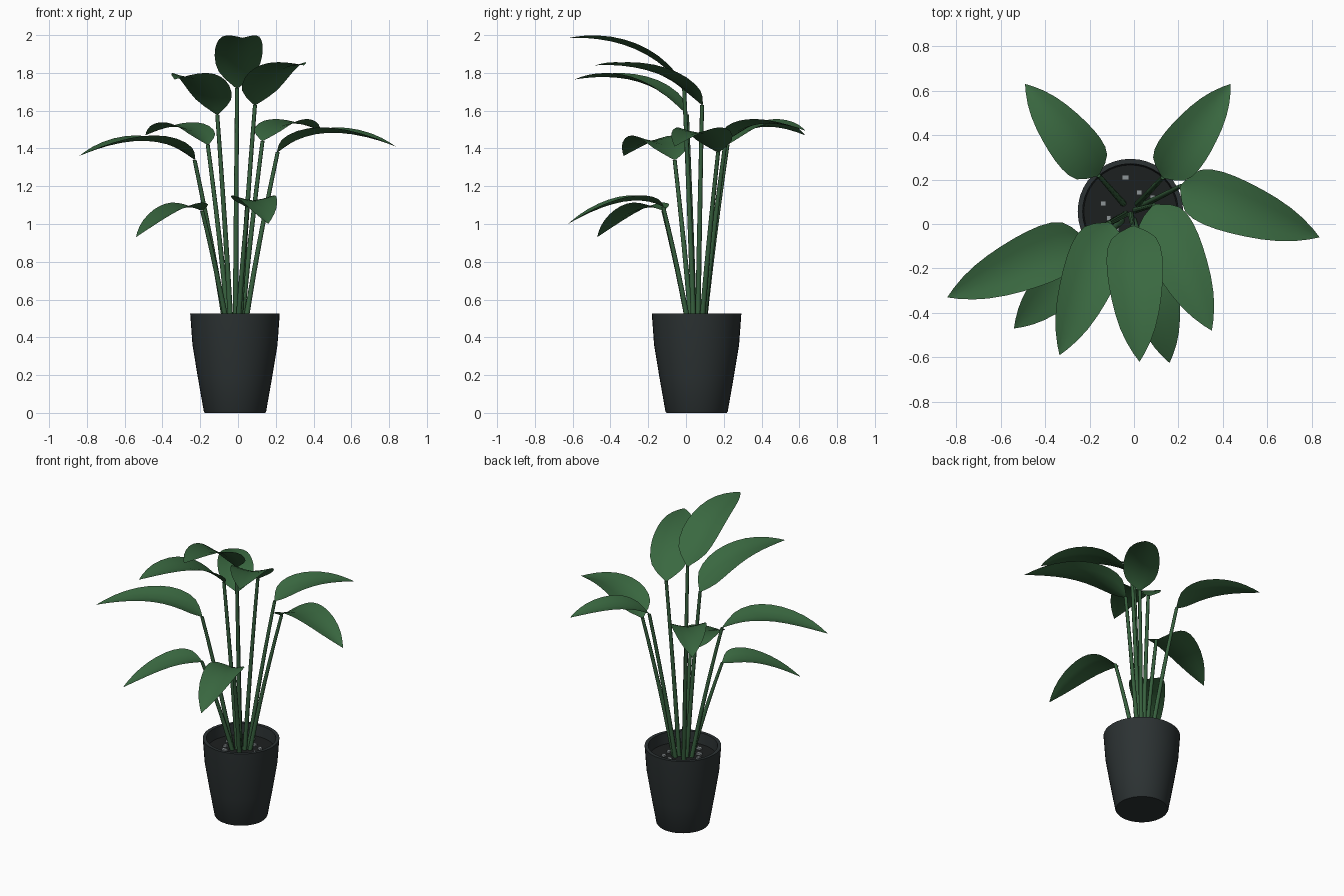
import bpy, bmesh, math, random
from mathutils import Vector

cube = bpy.data.objects.get("Cube")
if cube:
    bpy.data.objects.remove(cube, do_unlink=True)


def material(name, rgb):
    m = bpy.data.materials.new(name)
    m.use_nodes = True
    m.diffuse_color = (*rgb, 1)
    bsdf = next(n for n in m.node_tree.nodes if n.type == 'BSDF_PRINCIPLED')
    bsdf.inputs["Base Color"].default_value = (*rgb, 1)
    bsdf.inputs["Roughness"].default_value = 0.7
    return m


GREEN = material("leaf green", (0.042, 0.14, 0.052))
STEM = material("stem green", (0.038, 0.118, 0.048))
POT = material("charcoal pot", (0.025, 0.032, 0.033))
SOIL = material("dark soil", (0.012, 0.014, 0.014))
STONE = material("grey pebble", (0.27, 0.3, 0.31))
CENTRE = Vector((-0.016, 0.056, 0))


def finish(name, bm, mat, angle=40):
    bmesh.ops.remove_doubles(bm, verts=bm.verts, dist=0.0005)
    me = bpy.data.meshes.new(name)
    bm.to_mesh(me)
    bm.free()
    ob = bpy.data.objects.new(name, me)
    bpy.context.collection.objects.link(ob)
    me.materials.append(mat)
    bpy.ops.object.select_all(action='DESELECT')
    ob.select_set(True)
    bpy.context.view_layer.objects.active = ob
    bpy.ops.object.shade_smooth_by_angle(angle=math.radians(angle))
    return ob


def skin(bm, rows, closed=False):
    """Join rows of points into a surface."""
    vs = [[bm.verts.new(p) for p in r] for r in rows]
    n = len(rows[0])
    for a, b in zip(vs, vs[1:]):
        for j in range(n if closed else n - 1):
            k = (j + 1) % n
            bm.faces.new((a[j], a[k], b[k], b[j]))
    return vs


def ring(c, r, n):
    return [c + Vector((r * math.cos(math.tau * i / n), r * math.sin(math.tau * i / n), 0))
            for i in range(n)]


def bezier(a, b, c, t):
    return a * (1 - t) ** 2 + b * 2 * t * (1 - t) + c * t * t


# Pot: turned wall with an open top and closed floor
bm = bmesh.new()
wall = [(0.16, 0), (0.165, 0.008), (0.197, 0.19), (0.225, 0.36), (0.237, 0.525),
        (0.215, 0.525), (0.208, 0.43)]
rows = skin(bm, [ring(CENTRE + Vector((0, 0, z)), r, 40) for r, z in wall], True)
bm.faces.new(rows[0][::-1])
finish("pot", bm, POT)

# Soil disc
bm = bmesh.new()
bm.faces.new([bm.verts.new(p) for p in ring(CENTRE + Vector((0, 0, 0.45)), 0.212, 40)])
finish("soil", bm, SOIL)

# Pebbles scattered on the soil
random.seed(4)
bm = bmesh.new()
for i in range(11):
    a = math.tau * i / 11
    r = random.uniform(0.09, 0.16)
    geo = bmesh.ops.create_cube(bm, size=1)["verts"]
    bmesh.ops.scale(bm, verts=geo, vec=(random.uniform(0.02, 0.035), 0.022, 0.014))
    bmesh.ops.translate(bm, verts=geo,
                        vec=CENTRE + Vector((r * math.cos(a), r * math.sin(a), 0.455)))
finish("pebbles", bm, STONE)

# Leaf half-width along the midrib
OUTLINE = [(0, 0.01), (0.06, 0.065), (0.12, 0.1), (0.2, 0.118), (0.3, 0.126), (0.4, 0.126),
           (0.5, 0.121), (0.6, 0.112), (0.7, 0.099), (0.8, 0.079), (0.88, 0.055),
           (0.95, 0.026), (1, 0)]


def leaf(name, base, tip, arch, width):
    base, tip = Vector(base), Vector(tip)
    bend = base.lerp(tip, 0.35)
    bend.z = arch
    run = tip - base
    side = Vector((run.y, -run.x, 0)).normalized()
    bm = bmesh.new()
    rows = []
    for t, w in OUTLINE:
        mid = bezier(base, bend, tip, t)
        w *= width
        rows.append([mid + side * w * s + Vector((0, 0, 0.24 * w * abs(s) ** 1.4))
                     for s in (1, 0.5, 0, -0.5, -1)])
    skin(bm, rows)
    finish(name, bm, GREEN, 60)


def stem(name, top):
    top = Vector(top)
    foot = CENTRE.lerp(Vector((top.x, top.y, 0)), 0.22)
    foot.z = 0.44
    bend = foot.lerp(top, 0.5)
    bend += Vector((foot.x - top.x, foot.y - top.y, 0)) * 0.08
    bm = bmesh.new()
    rows = skin(bm, [ring(bezier(foot, bend, top, i / 6), 0.0145 - 0.004 * i / 6, 8)
                     for i in range(7)], True)
    bm.faces.new(rows[-1])
    finish(name, bm, STEM, 60)


# Each plant shoot: name, leaf base, leaf tip, arch height, width factor
SHOOTS = [
    ("back_right", (-0.16, 0.22, 1.42), (-0.49, 0.63, 1.47), 1.58, 0.88),
    ("back_left", (0.13, 0.21, 1.44), (0.435, 0.63, 1.495), 1.59, 0.88),
    ("left", (0.21, 0.17, 1.38), (0.835, -0.06, 1.41), 1.57, 1.0),
    ("front_left", (0.09, 0.085, 1.63), (0.35, -0.48, 1.84), 1.86, 1.0),
    ("top", (-0.005, -0.01, 1.72), (0.025, -0.62, 1.985), 2.0, 1.0),
    ("front_right", (-0.11, 0.005, 1.58), (-0.335, -0.59, 1.765), 1.83, 1.0),
    ("right", (-0.23, -0.06, 1.34), (-0.84, -0.33, 1.36), 1.53, 1.0),
    ("low_right", (-0.19, -0.12, 1.07), (-0.54, -0.47, 0.93), 1.14, 0.88),
    ("low_left", (0.05, -0.12, 1.09), (0.16, -0.625, 1.0), 1.19, 0.9),
]
for name, base, tip, arch, width in SHOOTS:
    stem(name + "_stem", base)
    leaf(name + "_leaf", base, tip, arch, width)
